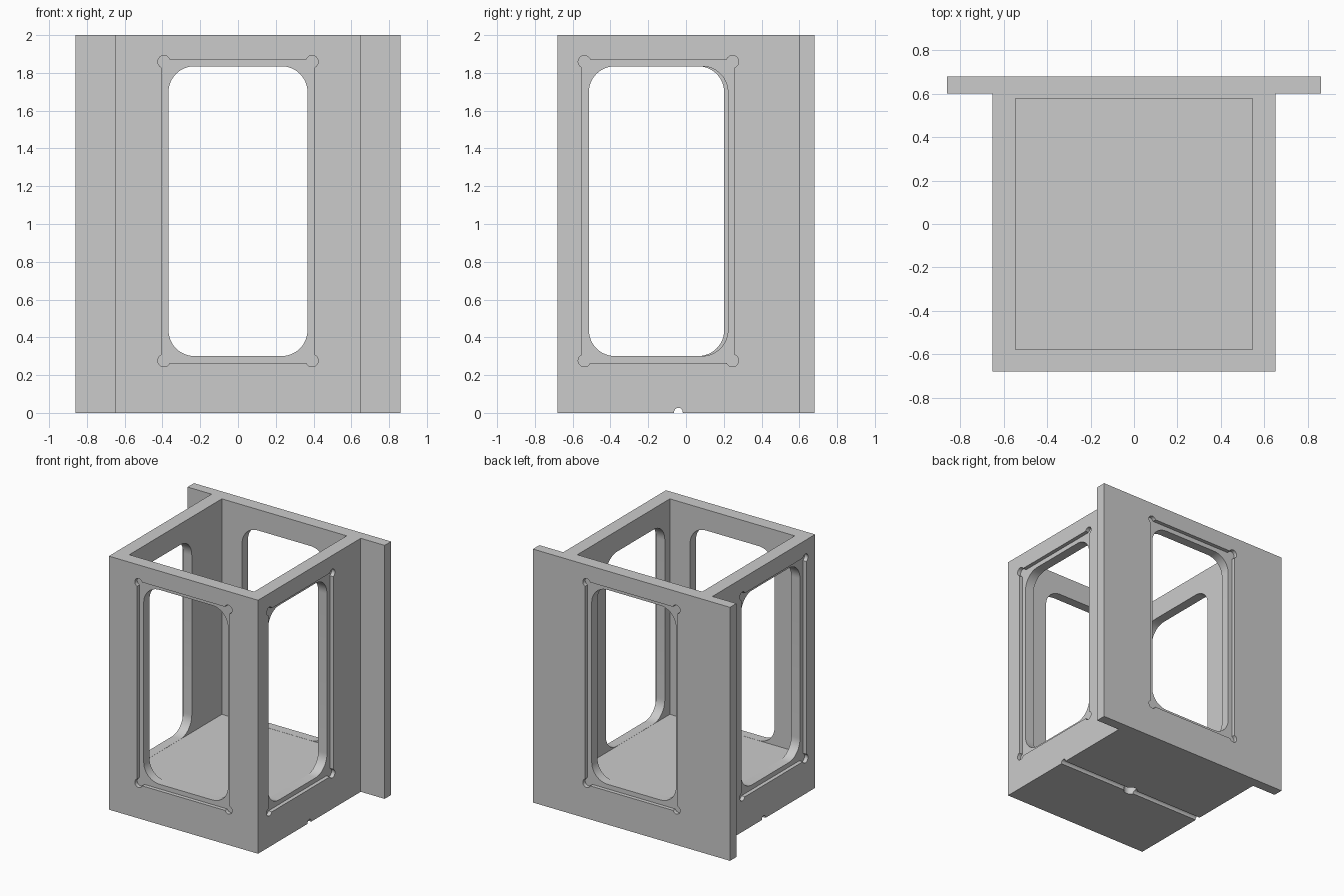
import bpy
import bmesh
import math
from mathutils import Matrix, Vector

default = bpy.data.objects.get("Cube")
if default:
    bpy.data.objects.remove(default, do_unlink=True)

grey = bpy.data.materials.new("plain grey")
grey.use_nodes = True
colour = (0.6, 0.6, 0.6, 1)
grey.diffuse_color = colour
grey.node_tree.nodes["Principled BSDF"].inputs["Base Color"].default_value = colour


def prism(name, outline, low, high, matrix=Matrix()):
    """Extrude a flat outline from low to high along its own z."""
    bm = bmesh.new()
    face = bm.faces.new([bm.verts.new((x, y, low)) for x, y in outline])
    moved = bmesh.ops.extrude_face_region(bm, geom=[face])["geom"]
    verts = [v for v in moved if isinstance(v, bmesh.types.BMVert)]
    bmesh.ops.translate(bm, verts=verts, vec=(0, 0, high - low))
    bm.transform(matrix)
    bm.normal_update()
    bmesh.ops.recalc_face_normals(bm, faces=bm.faces)
    if bm.calc_volume(signed=True) < 0:
        bmesh.ops.reverse_faces(bm, faces=bm.faces)
    mesh = bpy.data.meshes.new(name)
    bm.to_mesh(mesh)
    bm.free()
    mesh.materials.append(grey)
    obj = bpy.data.objects.new(name, mesh)
    bpy.context.collection.objects.link(obj)
    return obj


def cornered(half_w, half_h, radius, inset, steps=12):
    """Rectangle with a circle at each corner: rounded if inset equals radius, eared if less."""
    start = -math.acos(inset / radius)
    end = math.pi - math.asin(inset / radius)
    arc = []
    for i in range(steps + 1):
        a = start + (end - start) * i / steps
        arc.append((half_w - inset + radius * math.cos(a),
                    half_h - inset + radius * math.sin(a)))
    points = []
    for sx, sy in ((1, 1), (-1, 1), (-1, -1), (1, -1)):
        corner = [(sx * x, sy * y) for x, y in arc]
        points += corner if sx * sy > 0 else corner[::-1]
    return points


def circle(radius, sides=32):
    return [(radius * math.cos(math.tau * i / sides),
             radius * math.sin(math.tau * i / sides)) for i in range(sides)]


def cut_all(target, cutters):
    """Subtract every cutter in one evaluation, then drop the cutters."""
    for cutter in cutters:
        cutter.hide_render = True
        mod = target.modifiers.new(cutter.name, "BOOLEAN")
        mod.operation = "DIFFERENCE"
        mod.solver = "EXACT"
        mod.object = cutter
    bpy.context.view_layer.update()
    graph = bpy.context.evaluated_depsgraph_get()
    result = bpy.data.meshes.new_from_object(target.evaluated_get(graph))
    target.modifiers.clear()
    target.data = result
    for cutter in cutters:
        bpy.data.objects.remove(cutter, do_unlink=True)


# Housing with a wide back plate, drawn as a T from above
half = [(0.651, -0.68), (0.651, 0.60), (0.86, 0.60), (0.86, 0.68)]
housing = prism("housing", half + [(-x, y) for x, y in reversed(half)], 0, 2)

# Open-topped cavity
cavity = [(-0.545, -0.577), (0.545, -0.577), (0.545, 0.577), (-0.545, 0.577)]
cutters = [prism("cavity_cutter", cavity, 0.3, 2.2)]

# Window and shallow eared rebate in each wall: outward direction and face centre
window = cornered(0.368, 0.767, 0.137, 0.137)
rebate = cornered(0.404, 0.803, 0.033, 0.012)
mid = 1.068
walls = [("front", (0, -1, 0), (0, -0.68, mid)),
         ("back", (0, 1, 0), (0, 0.68, mid)),
         ("left", (1, 0, 0), (0.651, -0.146, mid)),
         ("right", (-1, 0, 0), (-0.651, -0.166, mid))]
for side, outward, centre in walls:
    n = Vector(outward)
    up = Vector((0, 0, 1))
    place = Matrix.Translation(centre) @ Matrix((up.cross(n), up, n)).transposed().to_4x4()
    cutters.append(prism(side + "_window_cutter", window, -0.2, 0.1, place))
    cutters.append(prism(side + "_rebate_cutter", rebate, -0.03, 0.1, place))

# Round groove and blind hole under the floor
along_x = Matrix.Translation((0, -0.04, 0.004)) @ Matrix.Rotation(math.pi / 2, 4, "Y")
cutters.append(prism("groove_cutter", circle(0.023, 24), -1, 1, along_x))
cutters.append(prism("hole_cutter", circle(0.05), -0.1, 0.2,
                     Matrix.Translation((0, -0.04, 0))))
cut_all(housing, cutters)

# Smooth the round corners, keep the edges sharp
housing.select_set(True)
bpy.context.view_layer.objects.active = housing
bpy.ops.object.shade_smooth_by_angle(angle=math.radians(30))
